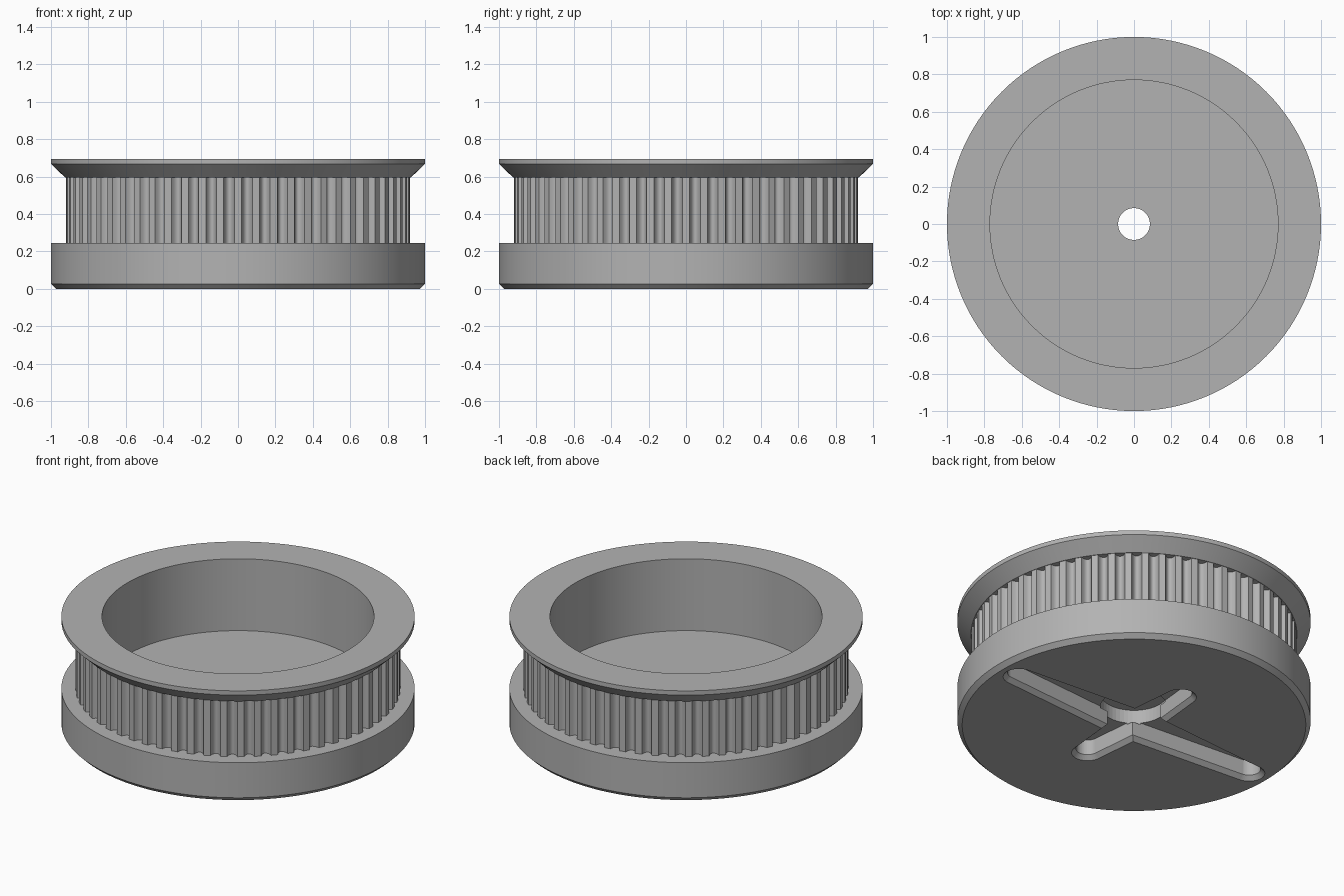
import bpy, bmesh, math
from mathutils import Vector

if "Cube" in bpy.data.objects:
    bpy.data.objects.remove(bpy.data.objects["Cube"], do_unlink=True)

SEGMENTS = 128
TEETH = 60

grey = bpy.data.materials.new("plain grey")
grey.use_nodes = True
grey.diffuse_color = (0.45, 0.45, 0.45, 1)
grey.node_tree.nodes["Principled BSDF"].inputs["Base Color"].default_value = grey.diffuse_color


def finish(name, bm):
    bmesh.ops.recalc_face_normals(bm, faces=bm.faces)
    mesh = bpy.data.meshes.new(name)
    bm.to_mesh(mesh)
    bm.free()
    mesh.materials.append(grey)
    obj = bpy.data.objects.new(name, mesh)
    bpy.context.collection.objects.link(obj)
    return obj


def smooth(obj, degrees=25):
    bpy.ops.object.select_all(action="DESELECT")
    obj.select_set(True)
    bpy.context.view_layer.objects.active = obj
    bpy.ops.object.shade_smooth_by_angle(angle=math.radians(degrees))


def bridge(bm, rings):
    """Join matching closed rings of points with quads."""
    rows = [[bm.verts.new(p) for p in ring] for ring in rings]
    for low, high in zip(rows, rows[1:]):
        for i in range(len(low)):
            j = (i + 1) % len(low)
            bm.faces.new((low[i], low[j], high[j], high[i]))


def circle(radius, z, x=0, y=0, count=SEGMENTS):
    return [Vector((x + radius * math.cos(2 * math.pi * i / count),
                    y + radius * math.sin(2 * math.pi * i / count), z)) for i in range(count)]


def lathe(name, profile):
    """Revolve a closed (radius, z) profile around the axis."""
    bm = bmesh.new()
    bridge(bm, [circle(r, z) for r, z in profile + profile[:1]])
    bmesh.ops.remove_doubles(bm, verts=bm.verts, dist=1e-5)
    return finish(name, bm)


def hull_cutter(name, discs, levels):
    """Convex cutter around discs (x, y, radius), grown by an offset at each level (z, offset)."""
    bm = bmesh.new()
    for z, grow in levels:
        for x, y, r in discs:
            for p in circle(r + grow, z, x, y, 48):
                bm.verts.new(p)
    result = bmesh.ops.convex_hull(bm, input=bm.verts)
    loose = [v for v in bm.verts if not v.link_faces]
    bmesh.ops.delete(bm, geom=loose, context="VERTS")
    bmesh.ops.dissolve_limit(bm, angle_limit=0.002, verts=bm.verts, edges=bm.edges)
    cutter = finish(name, bm)
    cutter.hide_render = True
    cutter.hide_set(True)
    return cutter


# Lower disc with a chamfered bottom edge and a shaft hole
base = lathe("base_disc", [(0.085, 0), (0.973, 0), (1, 0.027), (1, 0.246), (0.085, 0.246)])

# Cross-shaped recess in the underside: chamfered mouth, straight walls, deeper hub
long_arm = [(-0.85, 0, 0.09), (0, 0, 0.155), (0.85, 0, 0.09)]
short_arm = [(0, -0.41, 0.09), (0, 0, 0.13), (0, 0.41, 0.09)]
cutters = [hull_cutter("hub_cutter", [(0, 0, 0.19)], [(0.11, 0), (0.205, 0)])]
for label, discs in (("long", long_arm), ("short", short_arm)):
    cutters.append(hull_cutter(label + "_slot_cutter", discs, [(-0.01, -0.025), (0.12, -0.025)]))
    cutters.append(hull_cutter(label + "_chamfer_cutter", discs, [(-0.01, 0.01), (0.025, -0.025)]))
for cutter in cutters:
    cut = base.modifiers.new(cutter.name, "BOOLEAN")
    cut.operation = "DIFFERENCE"
    cut.solver = "EXACT"
    cut.object = cutter
smooth(base)

# Inner wall and the flared upper flange
flange = lathe("flange_and_wall", [(0.77, 0.246), (0.77, 0.695), (1, 0.695), (1, 0.668),
                                   (0.923, 0.594), (0.87, 0.594), (0.87, 0.246)])
smooth(flange)

# Belt teeth: flat lands between rounded grooves
outline = []
pitch = 2 * math.pi / TEETH
for t in range(TEETH):
    for k in range(9):
        u = k / 8
        angle = (t + 0.2 + 0.6 * u) * pitch
        radius = 0.92 - 0.036 * math.sin(math.pi * u) ** 0.6
        outline.append((radius * math.cos(angle), radius * math.sin(angle)))
bm = bmesh.new()
bridge(bm, [[(x, y, z) for x, y in outline] for z in (0.246, 0.594)])
teeth = finish("belt_teeth", bm)
smooth(teeth, 35)
